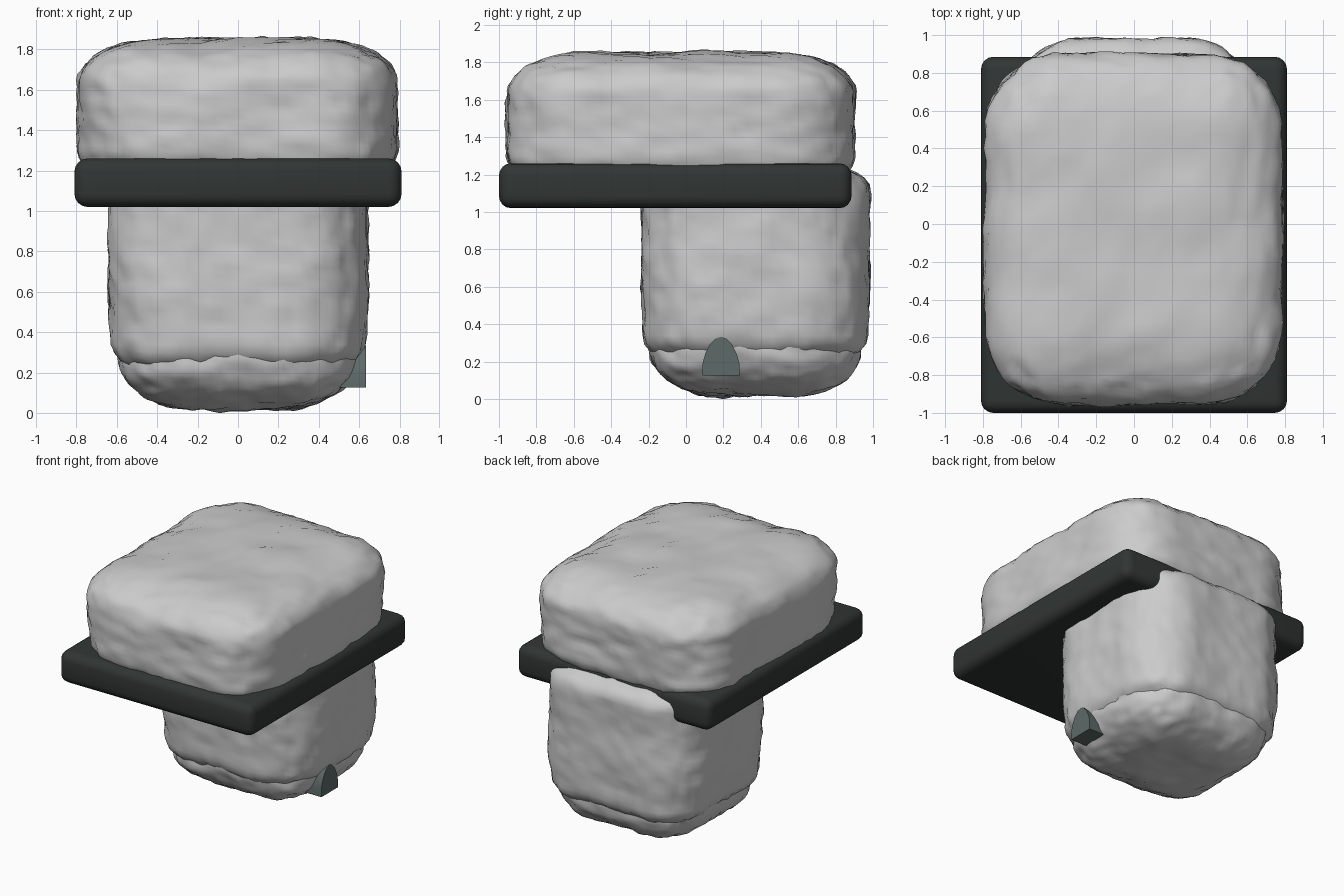
import bpy, bmesh
from mathutils import Vector, noise

if "Cube" in bpy.data.objects:
    bpy.data.objects.remove(bpy.data.objects["Cube"])


def material(name, rgb):
    m = bpy.data.materials.new(name)
    m.diffuse_color = (*rgb, 1)
    m.use_nodes = True
    m.node_tree.nodes["Principled BSDF"].inputs["Base Color"].default_value = m.diffuse_color
    return m


def finish(bm, name, mat=None):
    bmesh.ops.recalc_face_normals(bm, faces=bm.faces)
    me = bpy.data.meshes.new(name)
    bm.to_mesh(me)
    bm.free()
    ob = bpy.data.objects.new(name, me)
    bpy.context.collection.objects.link(ob)
    if mat:
        me.materials.append(mat)
    for p in me.polygons:
        p.use_smooth = True
    return ob


def rock(name, lo, hi, radii, seed, amp, taper=0):
    """Rounded box with a hewn stone surface, optionally narrower at the bottom."""
    lo, hi = Vector(lo), Vector(hi)
    mid, half = (lo + hi) / 2, (hi - lo) / 2
    bm = bmesh.new()
    bmesh.ops.create_cube(bm, size=2)
    bmesh.ops.subdivide_edges(bm, edges=bm.edges[:], cuts=25, use_grid_fill=True)
    for v in bm.verts:
        p = Vector(v.co[i] * half[i] for i in range(3))
        core = Vector(max(r - h, min(h - r, c)) for c, h, r in zip(p, half, radii))
        d = Vector((p[i] - core[i]) / radii[i] for i in range(3)).normalized()
        q = core + Vector(d[i] * radii[i] for i in range(3))
        s = q + Vector((seed, seed * 2, seed * 3))
        n = noise.noise(s * 3) * amp + noise.noise(s * 13) * amp * 0.7
        k = 1 - taper * max(0, -q.z / half.z) ** 2
        v.co = mid + Vector((q.x * k, q.y * k, q.z)) + d * n
    return finish(bm, name)


# Stone blocks: top, body and foot
rock("top_stone", (-0.785, -0.95, 1.09), (0.785, 0.9, 1.85), (0.42, 0.42, 0.22), 4, 0.022)
rock("body_stone", (-0.64, -0.235, 0.17), (0.64, 0.98, 1.27), (0.36, 0.36, 0.16), 9, 0.02, 0.055)
rock("foot_stone", (-0.59, -0.19, 0.02), (0.59, 0.935, 0.75), (0.36, 0.36, 0.24), 17, 0.024)

# Dark slab between the stones
bm = bmesh.new()
bmesh.ops.create_cube(bm, size=1)
for v in bm.verts:
    v.co = (v.co.x * 1.62, v.co.y * 1.885 - 0.0575, v.co.z * 0.24 + 1.14)
bmesh.ops.bevel(bm, geom=bm.edges[:], offset=0.065, segments=4, profile=0.5, affect='EDGES')
slab = finish(bm, "slab", material("dark_slab", (0.03, 0.036, 0.034)))

# Small pointed arch door on the right side
half_arch = [(0.098, 0.125), (0.098, 0.19), (0.085, 0.24), (0.06, 0.29), (0.03, 0.322)]
outline = half_arch + [(0, 0.333)] + [(-y, z) for y, z in reversed(half_arch)]
bm = bmesh.new()
face = bm.faces.new([bm.verts.new((0.42, 0.187 + y, z)) for y, z in outline])
ext = bmesh.ops.extrude_face_region(bm, geom=[face])
for g in ext["geom"]:
    if isinstance(g, bmesh.types.BMVert):
        g.co.x = 0.635
door = finish(bm, "arched_door", material("door_grey", (0.11, 0.145, 0.14)))

for ob in (slab, door):
    bpy.ops.object.select_all(action='DESELECT')
    ob.select_set(True)
    bpy.context.view_layer.objects.active = ob
    bpy.ops.object.shade_smooth_by_angle()
